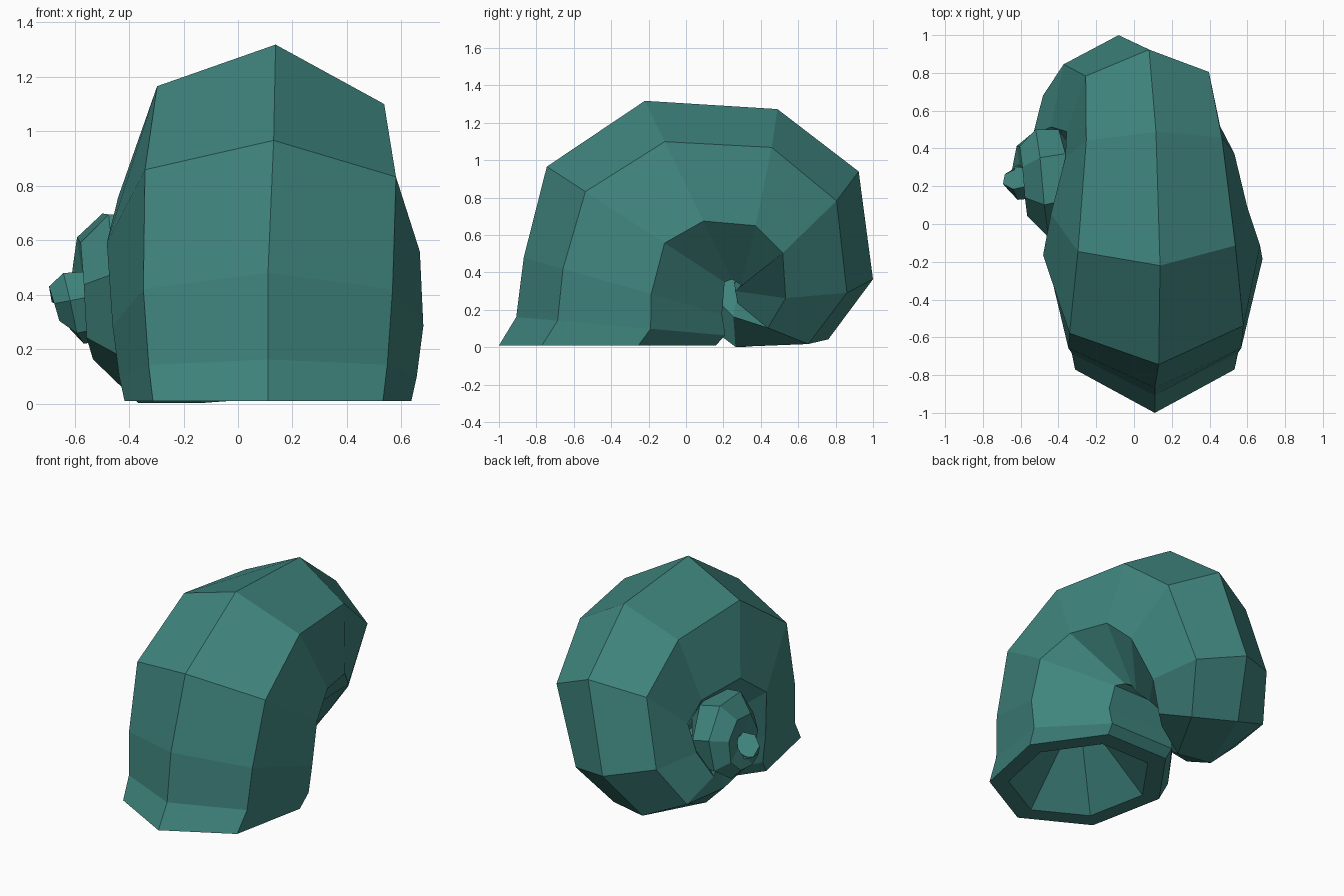
import bpy
import bmesh
from math import sin, cos, radians, pi
from mathutils import Vector

old = bpy.data.objects.get("Cube")
if old:
    bpy.data.objects.remove(old, do_unlink=True)

SIDES = 7

# Single flat shell colour
teal = bpy.data.materials.new("shell_teal")
teal.use_nodes = True
colour = (0.05, 0.23, 0.205, 1.0)
teal.diffuse_color = colour
teal.node_tree.nodes["Principled BSDF"].inputs["Base Color"].default_value = colour

# Main whorl stations:
# centre x, y, z, radial size, half width, outward angle, roll, yaw
body = [
    (.11, -.39, .01, .61, .54, 180, 0, 0),
    (.11, -.32, .11, .59, .56, 175, 0, 0),
    (.11, -.31, .32, .58, .585, 164, 0, 0),
    (.1, -.25, .645, .59, .59, 147, -3, 0),
    (.09, .02, .825, .55, .535, 116, -5, 0),
    (.09, .385, .785, .5, .46, 78, -3, 2),
    (.055, .58, .62, .47, .42, 43, -3, 6),
    (-.075, .61, .35, .39, .385, 2, 1, 13),
    (-.19, .51, .165, .28, .37, -26, 4, 14),
    (-.28, .31, .215, .23, .28, -90, 22, 12),
]


def spire_stations(count=10):
    """Tightening coil that carries the tube out to the tip."""
    for i in range(count):
        angle = -135 - 50 * i
        reach = .2 * .86 ** i
        size = .21 * .91 ** i
        a = radians(angle)
        yield (-.36 - .25 * i / (count - 1), .28 + reach * cos(a),
               .455 - .008 * i + reach * sin(a), size, size, angle, 20, 12)


def ring(bm, station, scale=1.0):
    """Seven-sided cross-section with its ridge pointing outward."""
    x, y, z, radial, width, angle, roll, yaw = station
    a, r, w = radians(angle), radians(roll), radians(yaw)
    out = Vector((0, cos(a), sin(a)))
    along = Vector((0, sin(a), -cos(a)))
    side = Vector((1, 0, 0))
    ridge = out * cos(r) - side * sin(r)
    across = (side * cos(r) + out * sin(r)) * cos(w) + along * sin(w)
    centre = Vector((x, y, z))
    verts = []
    for k in range(SIDES):
        t = 2 * pi * k / SIDES
        offset = ridge * radial * cos(t) + across * width * sin(t)
        verts.append(bm.verts.new(centre + offset * scale))
    return verts


def bridge(bm, first, second):
    for k in range(SIDES):
        n = (k + 1) % SIDES
        bm.faces.new((first[k], first[n], second[n], second[k]))


bm = bmesh.new()

# Flat lip, then the outer skin from the mouth round to the tip
lip = ring(bm, body[0], .79)
skin = [ring(bm, s) for s in body + list(spire_stations())]
path = [lip] + skin
for first, second in zip(path, path[1:]):
    bridge(bm, first, second)

# Funnel inside the mouth, narrowing to a point
apex = bm.verts.new((.14, -.37, .5))
for k in range(SIDES):
    bm.faces.new((lip[(k + 1) % SIDES], lip[k], apex))

# Close the tip
bm.faces.new(path[-1])
bmesh.ops.recalc_face_normals(bm, faces=bm.faces)

mesh = bpy.data.meshes.new("spiral_shell")
bm.to_mesh(mesh)
bm.free()
mesh.materials.append(teal)
shell = bpy.data.objects.new("spiral_shell", mesh)
bpy.context.collection.objects.link(shell)
